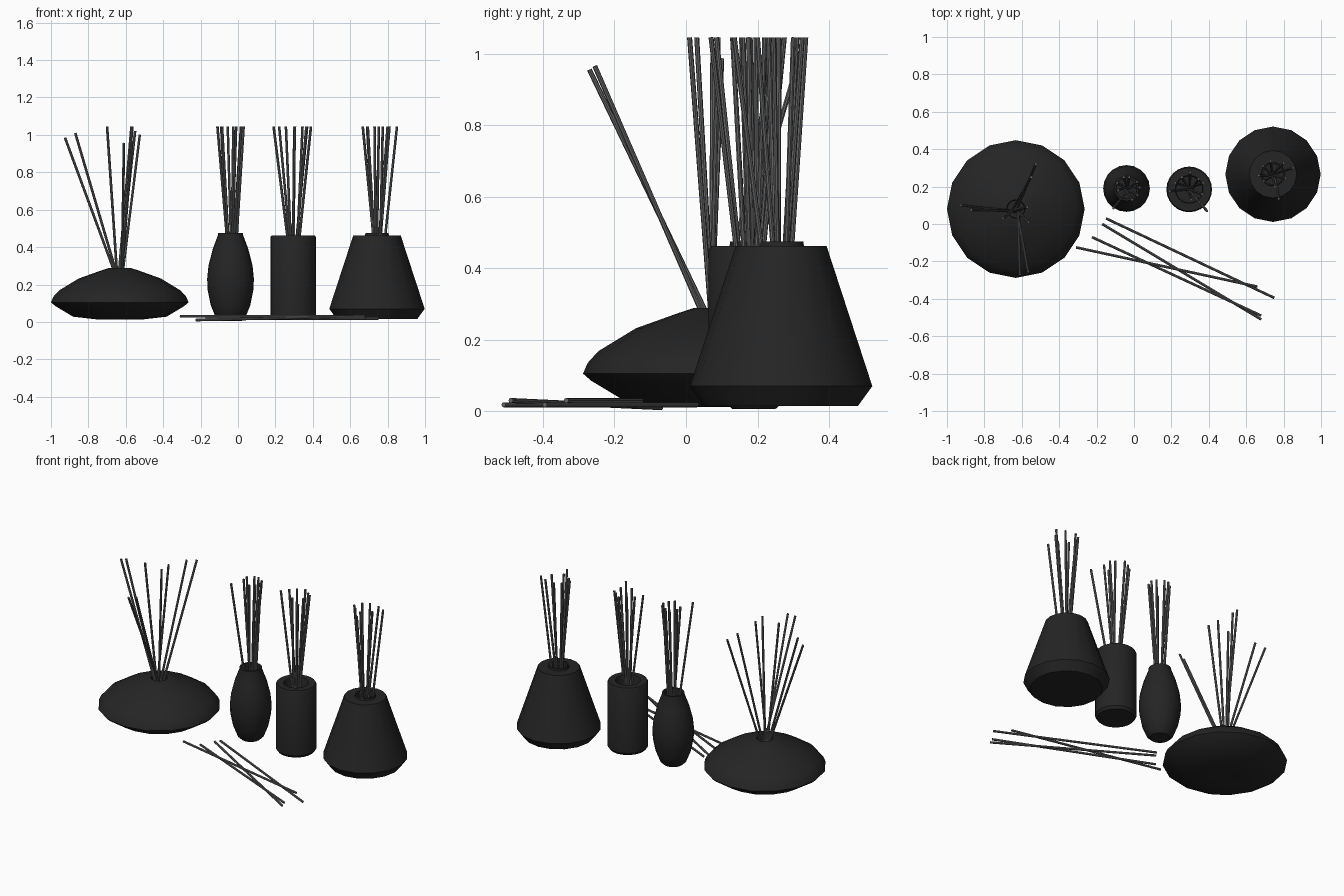
import bpy, bmesh, random
from math import tau
from mathutils import Vector

if "Cube" in bpy.data.objects:
    bpy.data.objects.remove(bpy.data.objects["Cube"])

random.seed(4)


def material(name, v):
    m = bpy.data.materials.new(name)
    m.diffuse_color = (v, v, v, 1)
    m.use_nodes = True
    m.node_tree.nodes["Principled BSDF"].inputs["Base Color"].default_value = m.diffuse_color
    return m


BLACK = material("black_ceramic", 0.018)
GREY = material("grey_reed", 0.13)


def finish(name, bm, mat, loc=(0, 0, 0), angle=0.6):
    bmesh.ops.recalc_face_normals(bm, faces=bm.faces)
    mesh = bpy.data.meshes.new(name)
    bm.to_mesh(mesh)
    bm.free()
    mesh.materials.append(mat)
    ob = bpy.data.objects.new(name, mesh)
    ob.location = loc
    bpy.context.collection.objects.link(ob)
    bpy.ops.object.select_all(action='DESELECT')
    ob.select_set(True)
    bpy.context.view_layer.objects.active = ob
    bpy.ops.object.shade_smooth_by_angle(angle=angle)
    return ob


def vase(name, x, y, profile, sides):
    """Revolve an (r, z) profile that starts and ends on the axis."""
    bm = bmesh.new()
    vs = [bm.verts.new((r, 0, z)) for r, z in profile]
    es = [bm.edges.new(p) for p in zip(vs, vs[1:])]
    bmesh.ops.spin(bm, geom=vs + es, cent=(0, 0, 0), axis=(0, 0, 1),
                   angle=tau, steps=sides, use_duplicate=False)
    bmesh.ops.remove_doubles(bm, verts=bm.verts, dist=0.0005)
    return finish(name, bm, BLACK, (x, y, 0))


def add_reed(bm, a, b, radius=0.007):
    a, b = Vector(a), Vector(b)
    d = b - a
    made = bmesh.ops.create_cone(bm, cap_ends=True, segments=8, radius1=radius,
                                 radius2=radius, depth=d.length)
    mat = d.to_track_quat('Z', 'Y').to_matrix().to_4x4()
    mat.translation = (a + b) / 2
    bmesh.ops.transform(bm, matrix=mat, verts=made["verts"])


def reeds(name, x, y, tops, pivot, foot):
    """Reeds fan out through a pivot height on the vase axis."""
    bm = bmesh.new()
    for tx, ty, tz in tops:
        k = (foot - pivot) / (tz - pivot)
        jx, jy = random.uniform(-.015, .015), random.uniform(-.015, .015)
        add_reed(bm, (x + (tx - x) * k + jx, y + (ty - y) * k + jy, foot), (tx, ty, tz))
    return finish(name, bm, GREY)


# Wide lens-shaped vase
vase("lens_vase", -0.632, 0.08,
     [(0, .025), (.05, .012), (.12, .013), (.25, .028), (.345, .085), (.368, .105),
      (.355, .135), (.325, .168), (.22, .232), (.10, .275), (.06, .288), (.05, .288),
      (.045, .27), (.045, .09), (0, .09)], 16)
reeds("lens_vase_reeds", -0.632, 0.08,
      [(-.925, .10, .985), (-.87, .075, 1.01), (-.70, .03, 1.045),
       (-.61, -.27, .955), (-.566, -.255, .965), (-.565, .01, 1.045),
       (-.57, .09, 1.045), (-.55, .25, 1.02), (-.525, .32, 1.0)], 0.21, 0.12)

# Tall oval vase
vase("oval_vase", -0.04, 0.19,
     [(0, .006), (.06, .006), (.08, .025), (.106, .09), (.122, .17), (.125, .23),
      (.118, .30), (.095, .39), (.068, .462), (.067, .475), (.056, .475),
      (.054, .455), (.054, .06), (0, .06)], 20)
reeds("oval_vase_reeds", -0.04, 0.19,
      [(x, y, 1.045) for x, y in
       [(-.11, .085), (-.09, .22), (-.085, .18), (-.055, .25), (-.025, .25),
        (-.01, .13), (.016, .225), (.03, .195), (.018, .155)]], 0.13, 0.07)

# Cylinder vase
vase("cylinder_vase", 0.295, 0.185,
     [(0, .018), (.11, .018), (.122, .035), (.122, .452), (.116, .462), (.075, .462),
      (.07, .45), (.07, .06), (0, .06)], 24)
reeds("cylinder_vase_reeds", 0.295, 0.185,
      [(x, y, 1.045) for x, y in
       [(.19, .175), (.22, .22), (.256, .25), (.30, .275), (.305, .13),
        (.345, .24), (.37, .22), (.365, .16), (.39, .07)]], 0.12, 0.07)

# Conical vase with a small raised lip
vase("cone_vase", 0.743, 0.266,
     [(0, .015), (.215, .015), (.255, .07), (.127, .462), (.064, .462), (.062, .475),
      (.054, .475), (.054, .06), (0, .06)], 16)
reeds("cone_vase_reeds", 0.743, 0.266,
      [(x, y, 1.045) for x, y in
       [(.667, .26), (.69, .31), (.694, .23), (.73, .335), (.753, .20),
        (.774, .135), (.80, .325), (.85, .30), (.81, .245)]], 0.12, 0.07)

# Loose reeds lying in front
bm = bmesh.new()
for a, b in [((-.15, .03, .018), (.75, -.395, .018)),
             ((-.17, 0, .018), (.68, -.51, .018)),
             ((-.225, -.07, .01), (.68, -.49, .03)),
             ((-.31, -.125, .03), (.66, -.335, .03))]:
    add_reed(bm, a, b)
finish("loose_reeds", bm, GREY)
